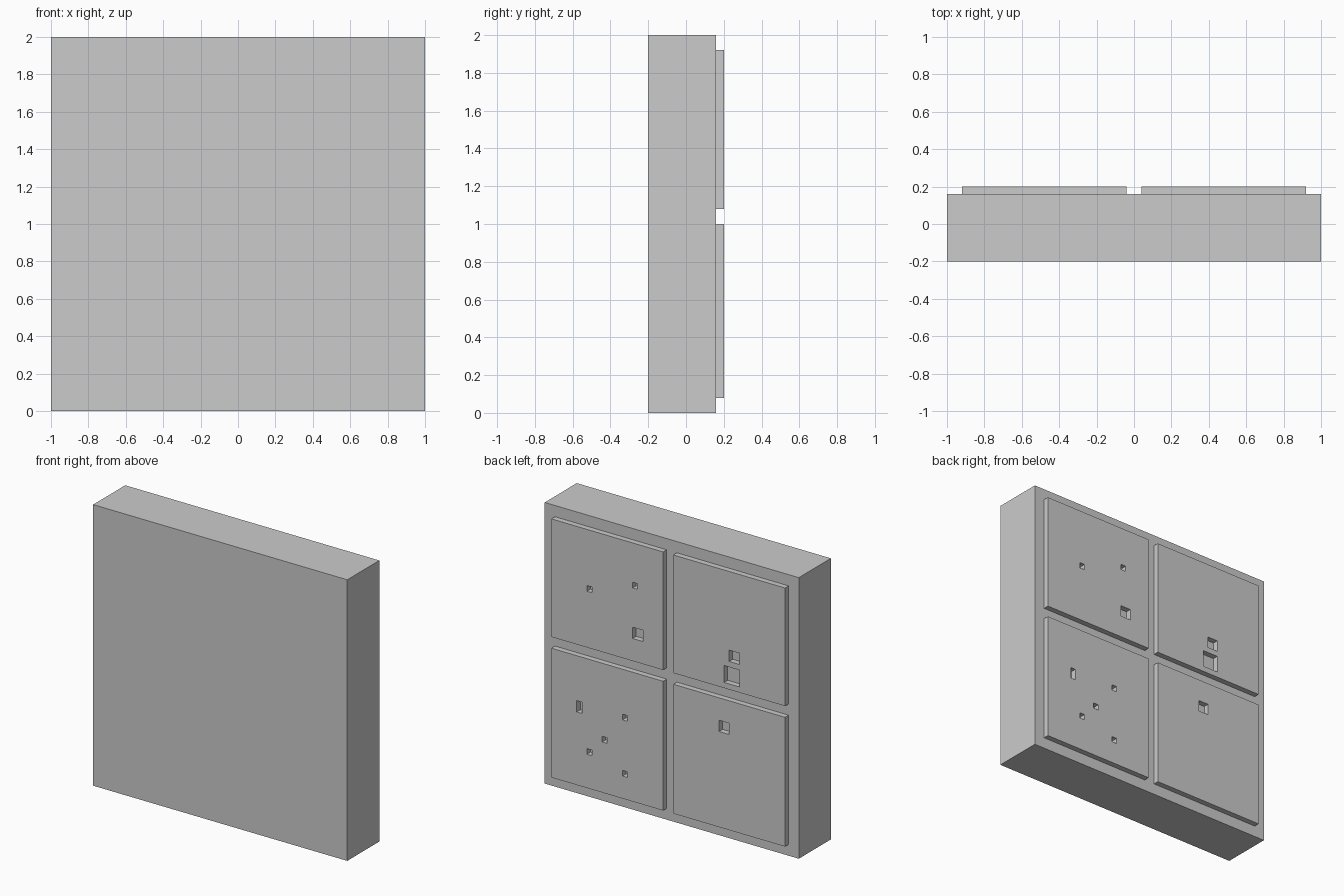
import bpy
import bmesh
from mathutils import Matrix, Vector

if "Cube" in bpy.data.objects:
    bpy.data.objects.remove(bpy.data.objects["Cube"])


def boxes(name, items):
    """One object made of boxes given as (centre, size) pairs."""
    bm = bmesh.new()
    for centre, size in items:
        m = Matrix.Translation(centre) @ Matrix.Diagonal(Vector(size).to_4d())
        bmesh.ops.create_cube(bm, size=1, matrix=m)
    mesh = bpy.data.meshes.new(name)
    bm.to_mesh(mesh)
    bm.free()
    obj = bpy.data.objects.new(name, mesh)
    bpy.context.collection.objects.link(obj)
    return obj


BODY_BACK, PANEL_BACK = 0.16, 0.20


def panel(name, x, z0, z1, holes):
    """Raised back panel with rectangular through holes (x, z, width, height)."""
    depth = PANEL_BACK - BODY_BACK
    y = (PANEL_BACK + BODY_BACK) / 2
    plate = boxes(name, [((x, y, (z0 + z1) / 2), (0.88, depth, z1 - z0))])
    cutter = boxes(name + "_cutter",
                   [((hx, y, hz), (w, depth * 3, h)) for hx, hz, w, h in holes])
    cutter.hide_render = True
    mod = plate.modifiers.new("holes", 'BOOLEAN')
    mod.operation = 'DIFFERENCE'
    mod.solver = 'EXACT'
    mod.object = cutter
    bpy.context.view_layer.objects.active = plate
    bpy.ops.object.modifier_apply(modifier=mod.name)
    bpy.data.objects.remove(cutter, do_unlink=True)


# Main slab
boxes("slab", [((0, -0.02, 1), (2, 0.36, 2))])

# Four back panels with their holes
S, M, L = 0.04, 0.08, 0.12
panel("upper_right_panel", 0.48, 1.08, 1.92,
      [(0.62, 1.50, S, S), (0.26, 1.62, S, S), (0.24, 1.28, M, M)])
panel("upper_left_panel", -0.48, 1.08, 1.92,
      [(-0.52, 1.32, M, M), (-0.50, 1.18, L, L)])
panel("lower_right_panel", 0.48, 0.08, 1.00,
      [(0.70, 0.64, S, M), (0.34, 0.66, S, S), (0.50, 0.46, S, S),
       (0.62, 0.34, S, S), (0.34, 0.26, S, S)])
panel("lower_left_panel", -0.48, 0.08, 1.00, [(-0.44, 0.80, M, M)])
